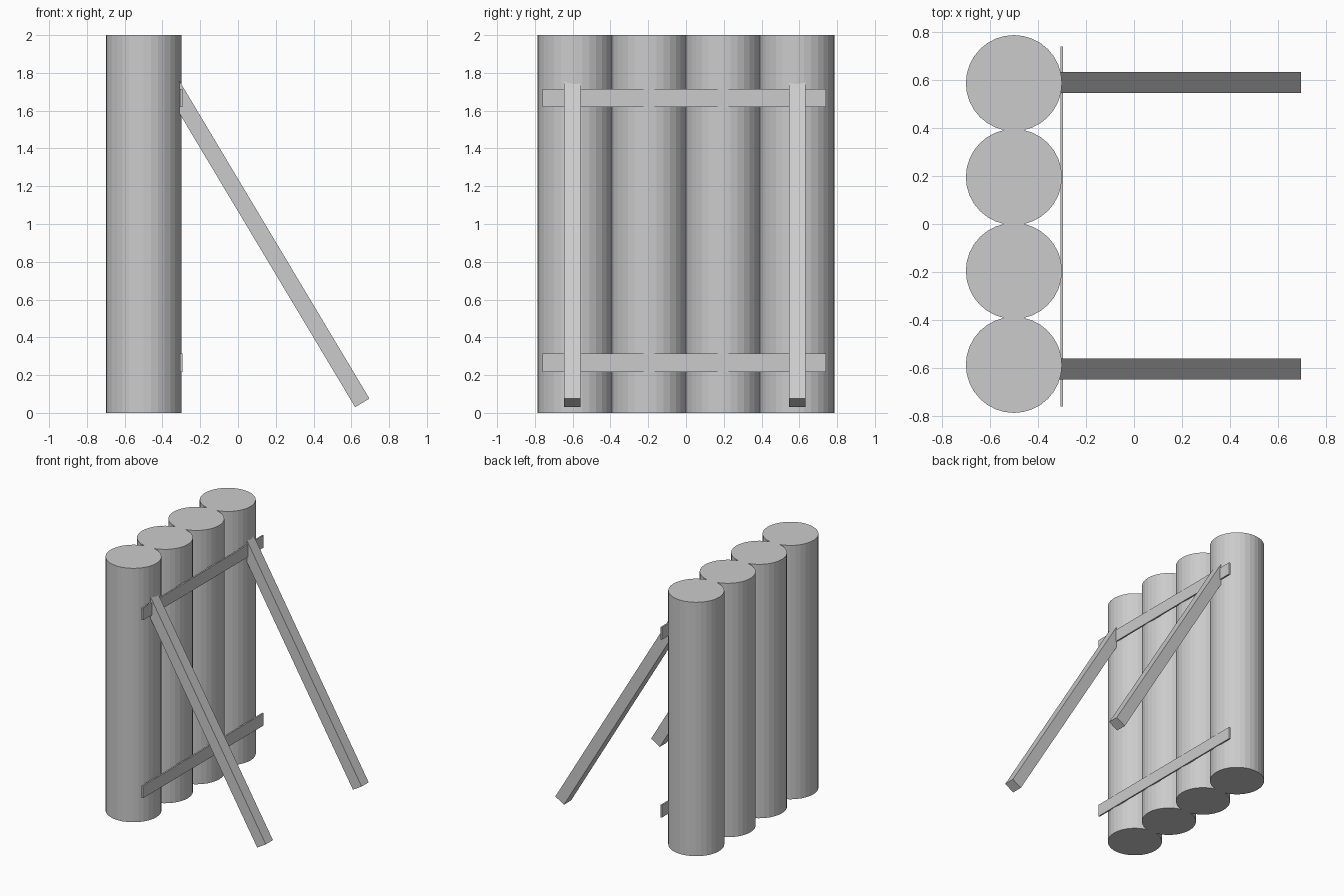
import bpy
from math import atan2
from mathutils import Vector

cube = bpy.data.objects.get("Cube")
if cube:
    bpy.data.objects.remove(cube)

# One plain grey for every part
grey = bpy.data.materials.new("light_grey")
grey.use_nodes = True
colour = (0.6, 0.6, 0.6, 1)
grey.diffuse_color = colour
grey.node_tree.nodes["Principled BSDF"].inputs["Base Color"].default_value = colour


def finish(name):
    obj = bpy.context.object
    obj.name = name
    obj.data.materials.append(grey)
    return obj


def box(name, centre, size, tilt=0):
    bpy.ops.mesh.primitive_cube_add(size=1, location=centre, rotation=(0, tilt, 0))
    obj = finish(name)
    obj.scale = size
    return obj


# Wall of upright logs
for i in range(4):
    bpy.ops.mesh.primitive_cylinder_add(
        vertices=32, radius=0.2, depth=2, location=(-0.5, (i - 1.5) * 0.391, 1))
    finish(f"log_{i + 1}")

# Thin cross planks on the back of the wall
for name, z in (("lower_plank", 0.266), ("upper_plank", 1.667)):
    box(name, (-0.301, -0.01, z), (0.012, 1.5, 0.097))

# Slanted props, with their upper ends sunk into the outer logs
foot, head = Vector((0.658, 0, 0.053)), Vector((-0.36, 0, 1.755))
run = head - foot
for name, y in (("right_prop", -0.603), ("left_prop", 0.589)):
    middle = (foot + head) / 2
    middle.y = y
    box(name, middle, (0.088, 0.088, run.length), atan2(run.x, run.z))
